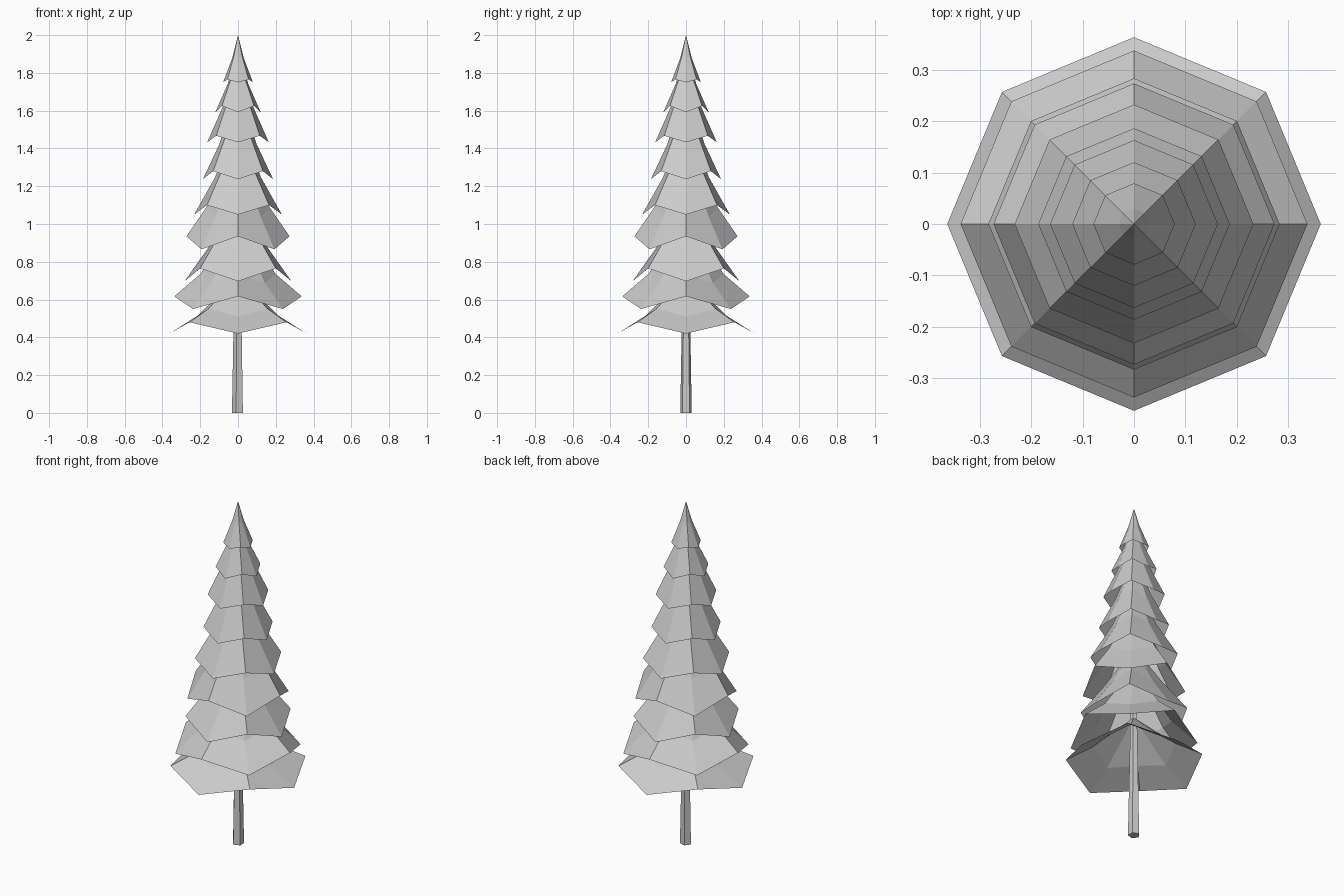
import bpy
import bmesh
from math import cos, sin, pi

default_cube = bpy.data.objects.get("Cube")
if default_cube:
    bpy.data.objects.remove(default_cube, do_unlink=True)

grey = bpy.data.materials.new("plain_grey")
grey.use_nodes = True
grey.diffuse_color = (0.6, 0.6, 0.6, 1)
grey.node_tree.nodes["Principled BSDF"].inputs["Base Color"].default_value = (0.6, 0.6, 0.6, 1)


def add_object(name, bm):
    bmesh.ops.recalc_face_normals(bm, faces=bm.faces)
    mesh = bpy.data.meshes.new(name)
    bm.to_mesh(mesh)
    bm.free()
    mesh.materials.append(grey)
    obj = bpy.data.objects.new(name, mesh)
    bpy.context.collection.objects.link(obj)
    return obj


def ring(bm, radius, z, sides, start=0, z_odd=None):
    """Ring of vertices whose odd corners may sit at another height."""
    verts = []
    for i in range(sides):
        a = start + 2 * pi * i / sides
        height = z_odd if z_odd is not None and i % 2 else z
        verts.append(bm.verts.new((radius * cos(a), radius * sin(a), height)))
    return verts


def bridge(bm, low, high):
    n = len(low)
    for i in range(n):
        j = (i + 1) % n
        bm.faces.new((low[i], low[j], high[j], high[i]))


def branch_tier(name, radius, z_even, z_odd, waist_radius, waist_z, top):
    """Open eight-sided skirt with a zigzag rim and a flared profile."""
    bm = bmesh.new()
    rim = ring(bm, radius, z_even, 8, z_odd=z_odd)
    waist_odd = waist_z + 0.7 * (z_odd - z_even)
    waist = ring(bm, waist_radius, waist_z, 8, z_odd=waist_odd)
    bridge(bm, rim, waist)
    tip = bm.verts.new((0, 0, top))
    for i in range(8):
        bm.faces.new((waist[i], waist[(i + 1) % 8], tip))
    add_object(name, bm)


# Branch tiers, lowest first: rim radius, rim heights, waist radius and height, tip
tiers = [
    (0.363, 0.42, 0.48, 0.22, 0.51, 0.72),
    (0.337, 0.617, 0.55, 0.20, 0.735, 1.03),
    (0.283, 0.697, 0.765, 0.15, 0.885, 1.15),
    (0.273, 0.935, 0.866, 0.17, 1.085, 1.40),
    (0.232, 1.05, 1.10, 0.12, 1.25, 1.55),
    (0.186, 1.237, 1.28, 0.10, 1.42, 1.70),
    (0.163, 1.433, 1.467, 0.085, 1.61, 1.84),
    (0.120, 1.592, 1.625, 0.055, 1.74, 1.91),
    (0.079, 1.75, 1.765, 0.03, 1.88, 2.0),
]
for number, tier in enumerate(tiers, 1):
    branch_tier(f"branch_tier_{number}", *tier)

# Five-sided tapered trunk
bm = bmesh.new()
foot = ring(bm, 0.032, 0, 5, start=pi)
head = ring(bm, 0.012, 1.1, 5, start=pi)
bridge(bm, foot, head)
bm.faces.new(foot)
bm.faces.new(head)
add_object("trunk", bm)
